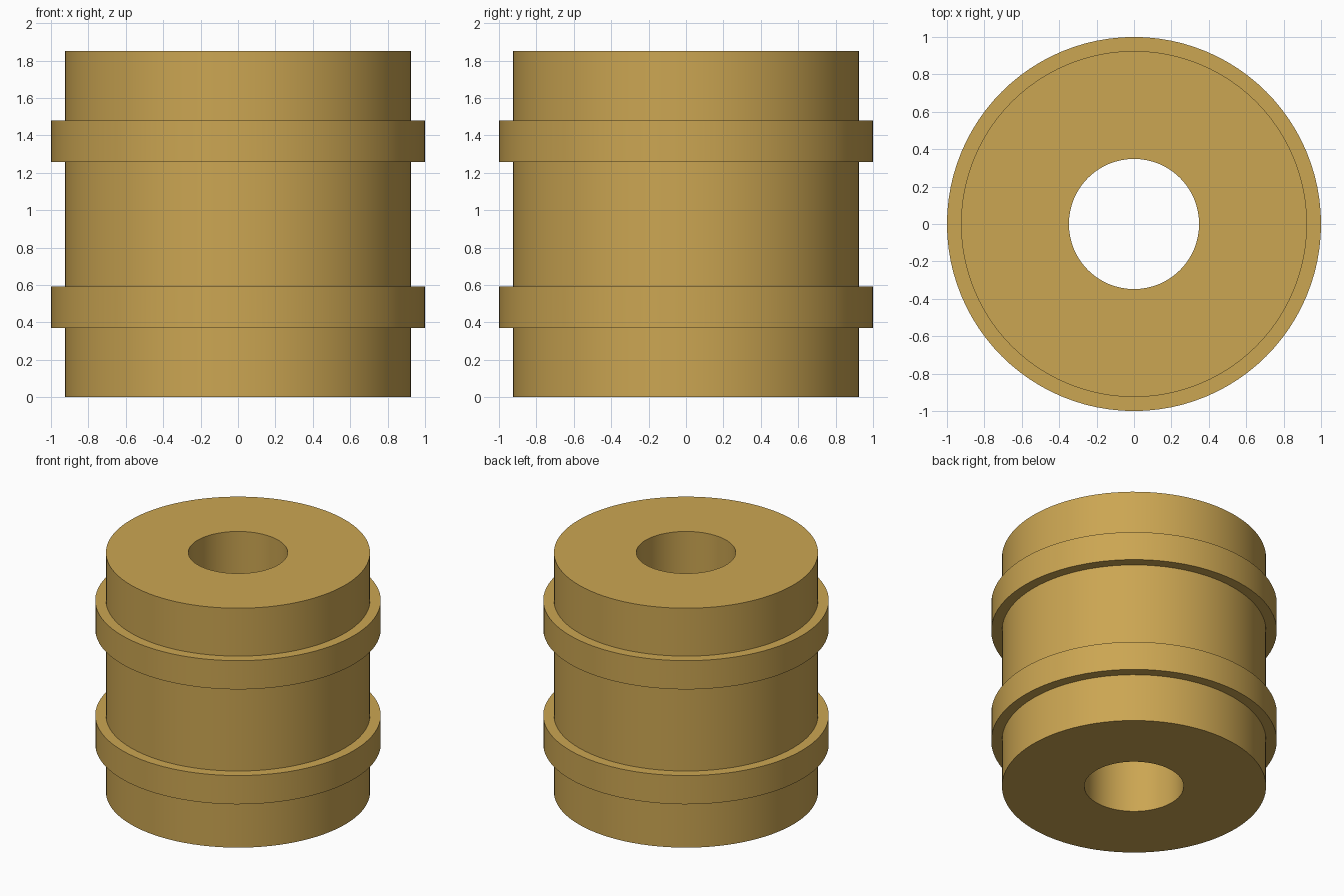
import bpy, bmesh, math

if "Cube" in bpy.data.objects:
    bpy.data.objects.remove(bpy.data.objects["Cube"])

BORE, BODY, RING = 0.348, 0.925, 1.0
HEIGHT, RING_LOW, RING_HIGH = 1.85, 0.37, 0.592
SIDES = 96

# half cross-section: plain body with two raised rings, mirrored about mid-height
lower = [(BORE, 0), (BODY, 0), (BODY, RING_LOW), (RING, RING_LOW),
         (RING, RING_HIGH), (BODY, RING_HIGH)]
profile = lower + [(r, HEIGHT - z) for r, z in reversed(lower)]

# revolve the closed profile around z
bm = bmesh.new()
verts = [bm.verts.new((r, 0, z)) for r, z in profile]
edges = [bm.edges.new((v, verts[(i + 1) % len(verts)])) for i, v in enumerate(verts)]
bmesh.ops.spin(bm, geom=verts + edges, cent=(0, 0, 0), axis=(0, 0, 1),
               angle=math.tau, steps=SIDES, use_merge=False)
bmesh.ops.remove_doubles(bm, verts=bm.verts[:], dist=1e-4)
bmesh.ops.recalc_face_normals(bm, faces=bm.faces[:])

mesh = bpy.data.meshes.new("ringed_bushing")
bm.to_mesh(mesh)
bm.free()
bushing = bpy.data.objects.new("ringed_bushing", mesh)
bpy.context.collection.objects.link(bushing)

# brass colour
brass = bpy.data.materials.new("brass")
brass.diffuse_color = (0.60, 0.38, 0.085, 1)
brass.use_nodes = True
brass.node_tree.nodes["Principled BSDF"].inputs["Base Color"].default_value = brass.diffuse_color
mesh.materials.append(brass)

# smooth walls, sharp rims
bpy.context.view_layer.objects.active = bushing
bushing.select_set(True)
bpy.ops.object.shade_smooth_by_angle(angle=math.radians(30))
